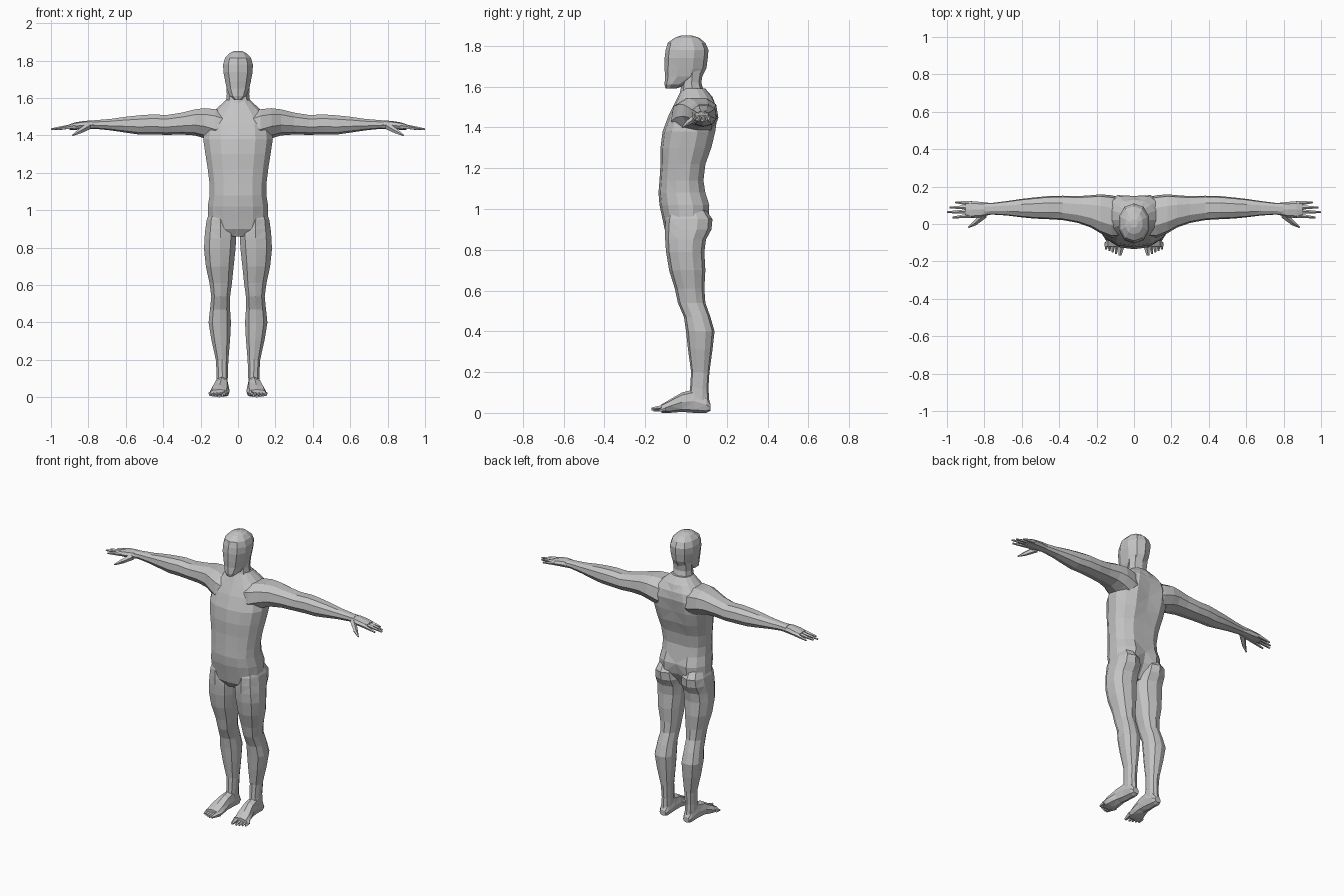
import bpy
import bmesh
from math import sin, cos, tau, copysign
from mathutils import Vector

CM = 0.01  # section tables below are in hundredths of a unit

cube = bpy.data.objects.get("Cube")
if cube:
    bpy.data.objects.remove(cube, do_unlink=True)

# One plain grey for the whole figure
grey = bpy.data.materials.new("plain_grey")
grey.use_nodes = True
colour = (0.55, 0.55, 0.55, 1)
grey.diffuse_color = colour
grey.node_tree.nodes["Principled BSDF"].inputs["Base Color"].default_value = colour


def finish(name, bm, mirrored):
    """Turn a bmesh into a flat shaded object, mirrored across x if asked."""
    bmesh.ops.recalc_face_normals(bm, faces=bm.faces)
    bmesh.ops.triangulate(bm, faces=bm.faces, quad_method='SHORT_EDGE')
    mesh = bpy.data.meshes.new(name)
    bm.to_mesh(mesh)
    bm.free()
    mesh.materials.append(grey)
    obj = bpy.data.objects.new(name, mesh)
    bpy.context.collection.objects.link(obj)
    if mirrored:
        obj.modifiers.new("Mirror", 'MIRROR').use_mirror_merge = False
    return obj


def squash(value, power):
    return copysign(abs(value) ** power, value)


def loft(name, axis, sections, sides=10, power=0.85, mirrored=False):
    """Skin rings along an axis. Each section is (position, u min, u max,
    v min, v max) plus an optional groove depth at the v max middle."""
    bm = bmesh.new()
    rings = []
    for pos, u0, u1, v0, v1, *groove in sections:
        ring = []
        for k in range(sides):
            angle = tau * (k / sides - 0.25)
            u = (u0 + u1) / 2 + (u1 - u0) / 2 * squash(cos(angle), power)
            v = (v0 + v1) / 2 + (v1 - v0) / 2 * squash(sin(angle), power)
            if groove and k == sides // 2:
                v -= groove[0]
            point = {'x': (pos, u, v), 'y': (u, pos, v), 'z': (u, v, pos)}[axis]
            ring.append(bm.verts.new(Vector(point) * CM))
        rings.append(ring)
    for low, high in zip(rings, rings[1:]):
        for k in range(sides):
            j = (k + 1) % sides
            bm.faces.new((low[k], low[j], high[j], high[k]))
    bm.faces.new(rings[0])
    bm.faces.new(rings[-1])
    return finish(name, bm, mirrored)


def digit(name, start, end, radius, tip, sides=5):
    """A tapered finger or toe between two points, on both sides."""
    a, b = Vector(start) * CM, Vector(end) * CM
    bm = bmesh.new()
    bmesh.ops.create_cone(bm, cap_ends=True, segments=sides, radius1=radius * CM,
                          radius2=tip * CM, depth=(b - a).length)
    turn = (b - a).to_track_quat('Z', 'Y').to_matrix().to_4x4()
    turn.translation = (a + b) / 2
    bmesh.ops.transform(bm, matrix=turn, verts=bm.verts)
    return finish(name, bm, True)


def even(rows):
    """Expand (position, half width, ...) to a section centred on x."""
    return [(z, -w, w, *rest) for z, w, *rest in rows]


# Torso, with a spine groove down the back
loft("torso", 'z', even([
    (86, 5, -8, 5, 1),
    (90, 14.5, -10.5, 9, 3),
    (95, 16.5, -11.5, 12, 3),
    (102, 16.5, -13, 12.5, 2),
    (108, 15.5, -13.5, 10.5, 1),
    (114, 15.5, -13, 9.5, 1),
    (122, 16.5, -12.5, 10.5, 1),
    (130, 17.8, -12.5, 13.5, 1.5),
    (138, 19, -11.5, 15.5, 2),
    (146, 18, -8.5, 16.5, 1.5),
    (151, 15.5, -6, 15.5, 1),
    (155, 11, -4, 13, 0),
    (159, 6.5, -2, 9.5, 0),
]), sides=14)

# Neck and head
loft("neck", 'z', even([
    (152, 8, -5, 11),
    (157, 6.5, -3, 9),
    (162, 6, -2, 7.5),
    (168, 6.3, -2, 8.5),
]), sides=8)
loft("head", 'z', even([
    (159, 2, -10, -5),
    (161, 4.5, -10.5, 0),
    (165, 6.3, -10.3, 8),
    (169, 7.2, -10.5, 10),
    (174, 8.2, -10.5, 10.7),
    (178, 8.3, -10, 11),
    (181.5, 7.2, -9, 9.5),
    (184, 4.8, -5.5, 6.5),
    (185.2, 2, -2, 2.5),
]), sides=10, power=0.9)

# Arms, starting inside the chest so shoulder and pectoral blend in
loft("arm", 'x', [
    (5, -7, 14, 134, 152),
    (12, -7.5, 15.5, 136, 154.5),
    (18, -5, 16, 138.5, 155),
    (23, -2, 15.5, 140, 154.3),
    (30, 0.5, 15, 140.5, 152.5),
    (38, 2, 15.2, 140.3, 151.2),
    (46, 2.5, 15, 140.5, 151.5),
    (53, 2.8, 14.3, 140.5, 151),
    (60, 3.5, 13.5, 141.5, 150.2),
    (68, 4.5, 12.3, 142.7, 149),
    (76, 5, 11.3, 143.5, 148.3),
    (80, 4.5, 11.5, 143.7, 148),
], sides=9, mirrored=True)

# Hands
loft("palm", 'x', [
    (77, 5, 11.2, 143.5, 148),
    (82, 3.5, 11.8, 143.2, 147.8),
    (87, 3.2, 12.2, 143, 147),
    (90, 4, 11.8, 143, 146),
], sides=8, mirrored=True)
for name, root, reach, spread in (("index", 4.5, 97, 3.5), ("middle", 6.8, 100, 6.3),
                                  ("ring", 9, 98.5, 8.8), ("little", 11, 95.5, 11.6)):
    digit(name + "_finger", (87, root, 145), (reach, spread, 143.3), 1.4, 0.5)
digit("thumb", (80, 5, 145), (85, 0.5, 142), 2, 1.3)
digit("thumb_tip", (84.5, 0.8, 142.3), (88.5, -1.8, 140), 1.4, 0.4)

# Legs, from buttock to ankle
loft("leg", 'z', [
    (100, 4, 15, -8, 9.5),
    (95, 2, 17, -10, 13),
    (90, 0.8, 17.8, -10.3, 12.5),
    (85, 0.6, 18.3, -10.2, 9.8),
    (79, 1, 18.5, -9.8, 9),
    (70, 2, 17.5, -8.3, 9.5),
    (61, 3, 15.5, -5.5, 9),
    (54, 4, 14.5, -4, 9.5),
    (47, 4, 15.2, -1, 12),
    (40, 3.5, 16, 0, 14),
    (31, 4, 14.5, 1, 13),
    (20, 5, 12, 2.5, 11.5),
    (12, 5.3, 11.5, 2, 11),
    (5, 5.5, 11.5, 1, 11.5),
], sides=10, mirrored=True)

# Feet
loft("foot", 'y', [
    (12, 6.3, 10.7, 1, 4.5),
    (10, 5.3, 11.7, 0, 8),
    (4, 5, 12, 0, 11.5),
    (-2, 4.8, 13, 0.5, 10),
    (-8, 4.5, 15, 0, 6.5),
    (-12, 5, 15.3, 0, 4.2),
], sides=8, mirrored=True)
digit("big_toe", (6.5, -10, 2.2), (7.5, -16.8, 1.8), 2, 0.8)
for i, name in enumerate(("second", "third", "fourth", "small")):
    x = 9.2 + 1.8 * i
    digit(name + "_toe", (x, -10, 2), (x + 0.4, -16 + 0.8 * i, 1), 1.3, 0.5)
